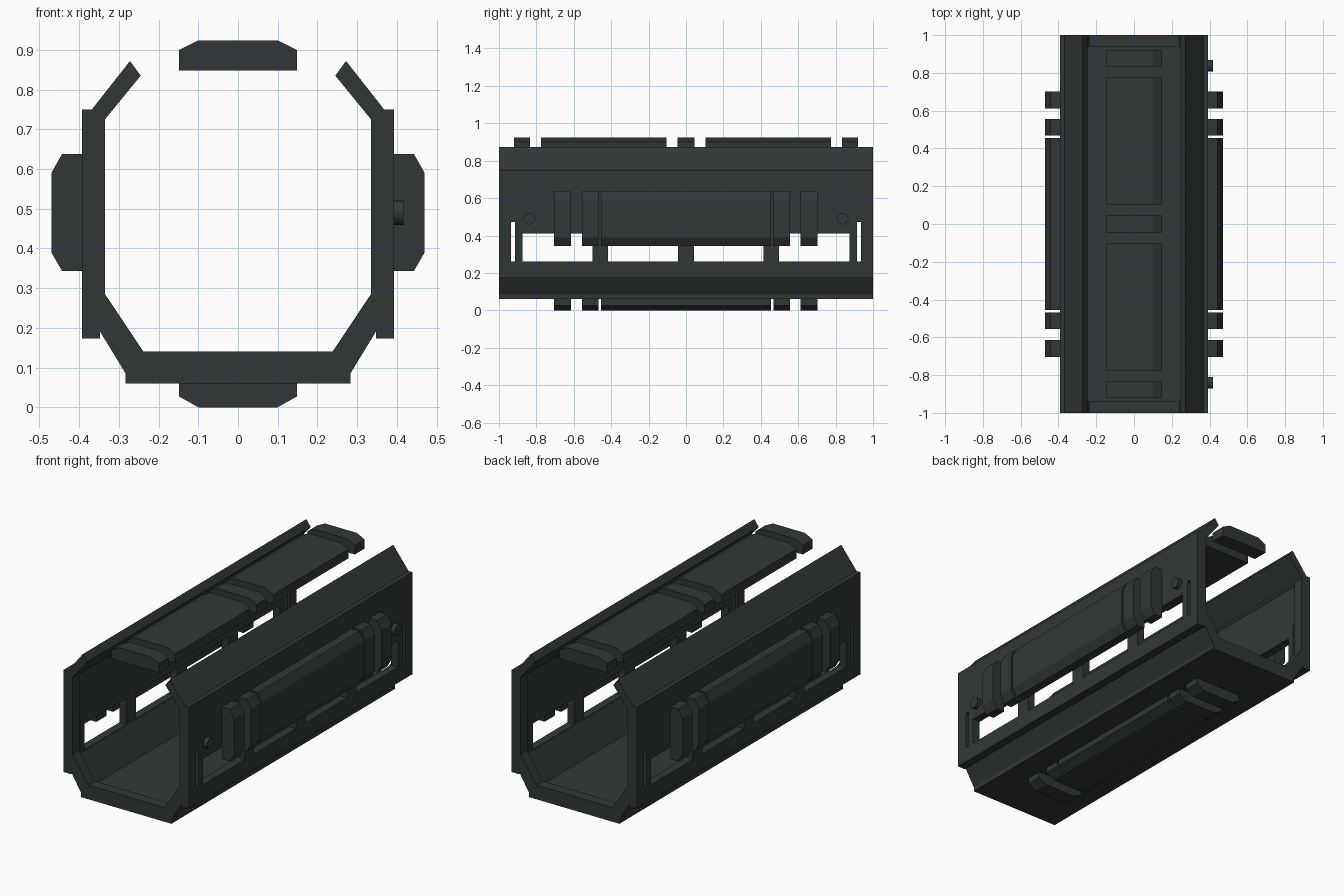
import bpy, bmesh, math

if "Cube" in bpy.data.objects:
    bpy.data.objects.remove(bpy.data.objects["Cube"])

mat = bpy.data.materials.new("dark slate polymer")
mat.diffuse_color = (0.029, 0.039, 0.037, 1)
mat.use_nodes = True
mat.node_tree.nodes["Principled BSDF"].inputs["Base Color"].default_value = mat.diffuse_color


def prism(name, profile, y0, y1):
    """Extrude an (x, z) outline along y."""
    bm = bmesh.new()
    a = [bm.verts.new((x, y0, z)) for x, z in profile]
    b = [bm.verts.new((x, y1, z)) for x, z in profile]
    bm.faces.new(a)
    bm.faces.new(b[::-1])
    n = len(a)
    for i in range(n):
        j = (i + 1) % n
        bm.faces.new((a[i], b[i], b[j], a[j]))
    bmesh.ops.recalc_face_normals(bm, faces=bm.faces)
    me = bpy.data.meshes.new(name)
    bm.to_mesh(me)
    bm.free()
    me.materials.append(mat)
    ob = bpy.data.objects.new(name, me)
    bpy.context.collection.objects.link(ob)
    return ob


def cut(target, cutter):
    mod = target.modifiers.new("cut", 'BOOLEAN')
    mod.operation = 'DIFFERENCE'
    mod.solver = 'EXACT'
    mod.object = cutter
    bpy.context.view_layer.objects.active = target
    bpy.ops.object.modifier_apply(modifier=mod.name)
    bpy.data.objects.remove(cutter)


def mirrored(half):
    return half + [(-x, z) for x, z in reversed(half)]


# Open-topped shell: outer outline upward, inner outline back down
outer = [(0.283, 0.06), (0.283, 0.085), (0.347, 0.19), (0.347, 0.173),
         (0.393, 0.173), (0.393, 0.75), (0.368, 0.75), (0.272, 0.872)]
inner = [(0.245, 0.835), (0.335, 0.725), (0.335, 0.285), (0.238, 0.14)]
shell = prism("handguard_shell", mirrored(outer + inner), -1, 1)

# Interior relief leaving a thicker rim at both ends
cavity = [(0.256, 0.107), (0.348, 0.255), (0.348, 0.71), (0.33, 0.73)]
cut(shell, prism("cavity_cutter", mirrored(cavity), -0.94, 0.94))

# Side windows, cut through both walls
windows = [(-0.875, -0.5, 0.41), (-0.417, -0.043, 0.41),
           (0.043, 0.414, 0.41), (0.498, 0.873, 0.41),
           (-0.936, -0.914, 0.472), (0.914, 0.936, 0.472)]
for y0, y1, top in windows:
    box = [(-0.6, 0.262), (0.6, 0.262), (0.6, top), (-0.6, top)]
    cut(shell, prism("window_cutter", box, y0, y1))

# Grip pads on the sides and bottom
spans = [(-0.705, -0.615), (-0.555, -0.468), (-0.455, 0.455),
         (0.468, 0.555), (0.612, 0.702)]
side = [(0.393, 0.343), (0.443, 0.343), (0.47, 0.39),
        (0.47, 0.59), (0.443, 0.638), (0.393, 0.638)]
bottom = mirrored([(0.1, 0.0), (0.148, 0.027), (0.148, 0.06)])
for i, (y0, y1) in enumerate(spans, 1):
    prism(f"right_pad_{i}", side, y0, y1)
    prism(f"left_pad_{i}", [(-x, z) for x, z in side], y0, y1)
    prism(f"bottom_pad_{i}", bottom, y0, y1)

# Top pads
top_pad = mirrored([(0.148, 0.848), (0.148, 0.9), (0.1, 0.924)])
for i, (y0, y1) in enumerate([(-0.92, -0.833), (-0.776, -0.104), (-0.045, 0.045),
                              (0.104, 0.776), (0.833, 0.92)], 1):
    prism(f"top_pad_{i}", top_pad, y0, y1)

# Screw heads on the right wall
for name, y in (("front_screw", -0.84), ("rear_screw", 0.838)):
    bpy.ops.mesh.primitive_cylinder_add(vertices=16, radius=0.031, depth=0.04,
                                        location=(0.397, y, 0.49),
                                        rotation=(0, math.pi / 2, 0))
    bpy.context.object.name = name
    bpy.context.object.data.materials.append(mat)
